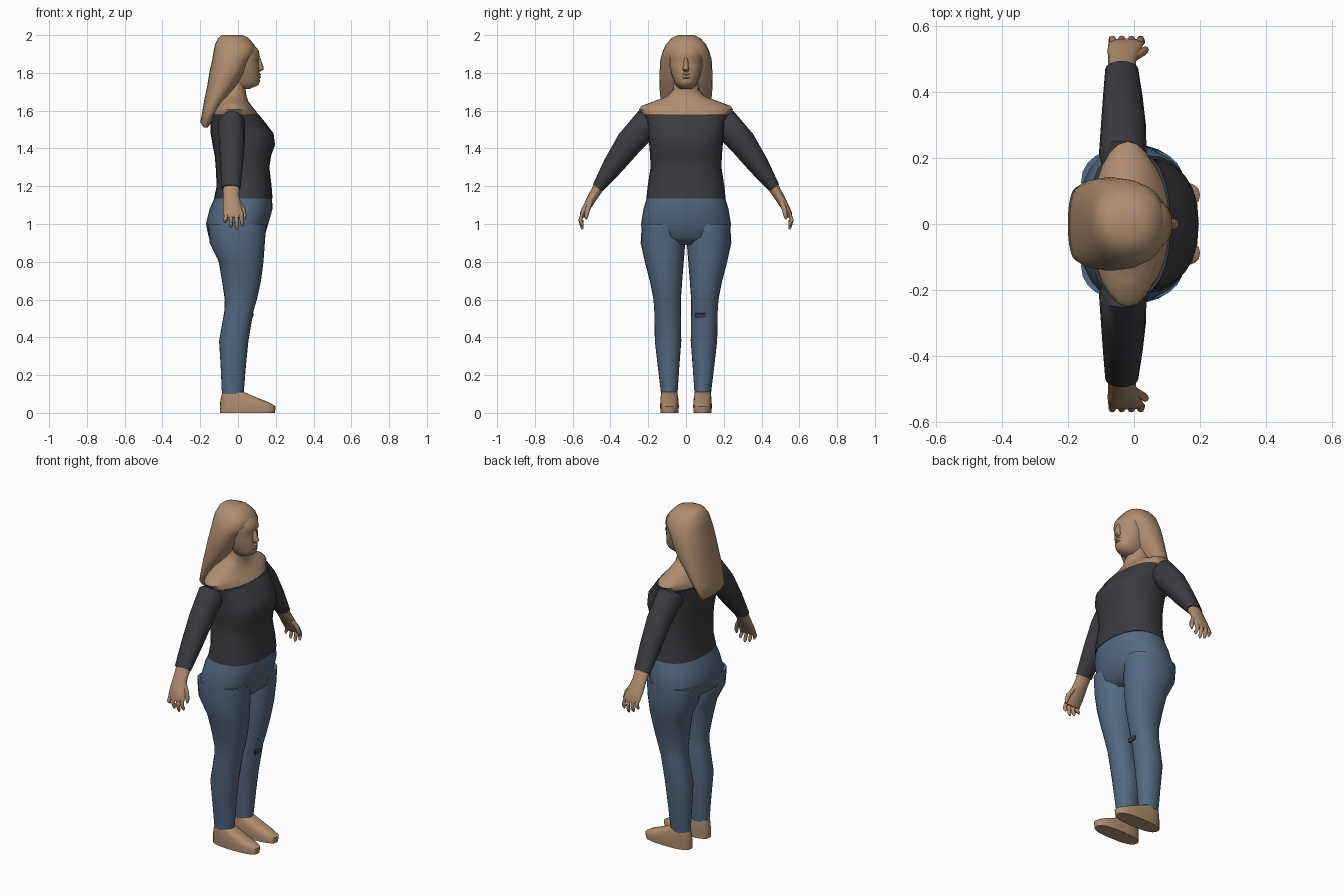
import bpy, bmesh, math
from mathutils import Vector


def material(name, rgb):
    m = bpy.data.materials.new(name)
    m.diffuse_color = (*rgb, 1)
    return m


SKIN = material("tan skin", (0.43, 0.265, 0.16))
CLOTH = material("charcoal cloth", (0.045, 0.043, 0.050))
DENIM = material("blue denim", (0.088, 0.145, 0.225))


def skin_rings(name, rings, mat):
    """Bridge equal rings of points into a closed, smooth surface."""
    bm = bmesh.new()
    loops = [[bm.verts.new(p) for p in r] for r in rings]
    n = len(loops[0])
    for a, b in zip(loops, loops[1:]):
        for i in range(n):
            bm.faces.new((a[i], a[(i + 1) % n], b[(i + 1) % n], b[i]))
    bm.faces.new(loops[0])
    bm.faces.new(loops[-1])
    bmesh.ops.recalc_face_normals(bm, faces=bm.faces)
    me = bpy.data.meshes.new(name)
    bm.to_mesh(me)
    bm.free()
    me.materials.append(mat)
    ob = bpy.data.objects.new(name, me)
    bpy.context.collection.objects.link(ob)
    return ob


def stack(name, rows, mat, p=2.2, side=1, n=24):
    """Horizontal oval sections: z, back x, front x, low y, high y."""
    rings = []
    for z, xb, xf, y0, y1 in rows:
        ring = []
        for i in range(n):
            t = math.tau * i / n
            c, s = math.cos(t), math.sin(t)
            x = (xb + xf) / 2 + (xf - xb) / 2 * math.copysign(abs(c) ** (2 / p), c)
            y = (y0 + y1) / 2 + (y1 - y0) / 2 * math.copysign(abs(s) ** (2 / p), s)
            ring.append((x, side * y, z))
        rings.append(ring)
    return skin_rings(name, rings, mat)


def centred(rows):
    return [(z, xb, xf, -w, w) for z, xb, xf, w in rows]


def limb(name, rows, mat, side=1, n=16):
    """Oval tube along a path: x, y, z, thickness, width along x."""
    pts = [Vector(r[:3]) for r in rows]
    rings = []
    for k, r in enumerate(rows):
        d = pts[min(k + 1, len(pts) - 1)] - pts[max(k - 1, 0)]
        u = Vector((1, 0, 0))
        v = d.cross(u).normalized()
        ring = []
        for i in range(n):
            t = math.tau * i / n
            q = pts[k] + u * r[4] * math.cos(t) + v * r[3] * math.sin(t)
            ring.append((q.x, side * q.y, q.z))
        rings.append(ring)
    return skin_rings(name, rings, mat)


# Torso: jeans hips, off-shoulder top, bare shoulders and neck
stack("jeans_hips", centred([
    (0.89, -.09, .09, .13), (0.93, -.155, .14, .232), (1.0, -.17, .16, .238),
    (1.08, -.15, .183, .225), (1.137, -.125, .18, .208)]), DENIM, 2.3)
stack("off_shoulder_top", centred([
    (1.135, -.127, .183, .21), (1.2, -.113, .178, .203), (1.3, -.118, .166, .188),
    (1.36, -.123, .175, .19), (1.42, -.135, .196, .195), (1.48, -.145, .188, .2),
    (1.54, -.145, .142, .205), (1.58, -.14, .11, .225)]), CLOTH, 2.4)
stack("shoulders_and_neck", centred([
    (1.575, -.138, .11, .225), (1.605, -.128, .09, .25), (1.625, -.115, .072, .235),
    (1.65, -.105, .055, .17), (1.675, -.095, .045, .1), (1.71, -.085, .04, .068),
    (1.77, -.08, .045, .065)]), SKIN, 2.0)

for side, tag in ((1, "left"), (-1, "right")):
    # Legs and feet
    stack(tag + "_jeans_leg", [
        (1.0, -.16, .15, .02, .234), (0.9, -.15, .142, .004, .24),
        (0.8, -.102, .135, .012, .218), (0.7, -.085, .122, .02, .192),
        (0.6, -.07, .1, .027, .172), (0.54, -.072, .082, .027, .168),
        (0.38, -.1, .055, .025, .165), (0.25, -.092, .042, .035, .15),
        (0.1, -.085, .03, .045, .132)], DENIM, 2.2, side)
    stack(tag + "_foot", [
        (0, -.095, .195, .04, .135), (.035, -.095, .2, .038, .137),
        (.055, -.095, .165, .039, .136), (.085, -.09, .09, .042, .134),
        (.112, -.082, .028, .048, .129)], SKIN, 2.6, side)
    # Sleeves
    limb(tag + "_sleeve", [
        (-.035, .12, 1.52, .05, .05), (-.034, .215, 1.525, .082, .072),
        (-.032, .30, 1.43, .072, .068), (-.034, .385, 1.31, .056, .06),
        (-.037, .468, 1.19, .031, .05)], CLOTH, side)
    # Hand: palm, four fingers and a thumb
    limb(tag + "_hand", [
        (-.036, .45, 1.215, .03, .045), (-.036, .49, 1.15, .026, .042),
        (-.03, .525, 1.09, .021, .05), (-.024, .545, 1.055, .017, .054),
        (-.022, .55, 1.035, .012, .05)], SKIN, side)
    for name, x0, x1, tip in (("little", -.062, -.068, 1.005), ("ring", -.038, -.037, .982),
                              ("middle", -.011, -.006, .972), ("index", .014, .024, .988)):
        limb(f"{tag}_{name}_finger", [
            (x0, .545, 1.06, .011, .012), (x1 * .6 + x0 * .4, .56, 1.02, .01, .011),
            (x1, .55, tip + .012, .009, .01), (x1, .548, tip, .004, .005)], SKIN, side, 8)
    limb(tag + "_thumb", [
        (-.002, .505, 1.12, .014, .016), (.025, .52, 1.08, .013, .014),
        (.034, .527, 1.045, .011, .011), (.035, .53, 1.025, .005, .005)], SKIN, side, 8)

# Head and face
stack("head", centred([
    (1.715, -.05, .06, .035), (1.735, -.06, .108, .052), (1.755, -.07, .116, .062),
    (1.79, -.08, .113, .076), (1.84, -.09, .112, .089), (1.865, -.09, .108, .091),
    (1.885, -.09, .116, .092), (1.92, -.1, .109, .092), (1.955, -.1, .078, .08),
    (1.98, -.09, .04, .05)]), SKIN, 2.2)
stack("nose", centred([
    (1.808, .08, .12, .014), (1.818, .08, .136, .019), (1.835, .08, .134, .015),
    (1.88, .08, .118, .01)]), SKIN, 2.0, n=12)
stack("lips", centred([
    (1.768, .08, .114, .02), (1.776, .08, .121, .026), (1.784, .08, .117, .028),
    (1.792, .08, .122, .024), (1.8, .08, .114, .015)]), SKIN, 2.0, n=12)

# Long hair falling behind the shoulders
stack("long_hair", centred([
    (2.0, -.085, .025, .042), (1.985, -.105, .055, .075), (1.95, -.122, .086, .107),
    (1.91, -.13, .098, .125), (1.87, -.136, .07, .136), (1.8, -.152, .04, .14),
    (1.73, -.163, -.005, .141), (1.66, -.178, -.06, .135), (1.6, -.188, -.1, .126),
    (1.54, -.2, -.14, .112), (1.51, -.18, -.16, .09)]), SKIN, 2.3)

# Dark tear on the left knee
bpy.ops.mesh.primitive_cube_add(size=1, location=(.077, .077, .517))
tear = bpy.context.object
tear.name = "knee_tear"
tear.dimensions = (.009, .055, .022)
tear.rotation_euler.y = math.radians(10)
tear.data.materials.append(CLOTH)

# Smooth shading
for ob in bpy.context.scene.objects:
    ob.select_set(ob.name != "knee_tear")
bpy.context.view_layer.objects.active = bpy.data.objects["head"]
bpy.ops.object.shade_smooth_by_angle(angle=math.radians(50))
